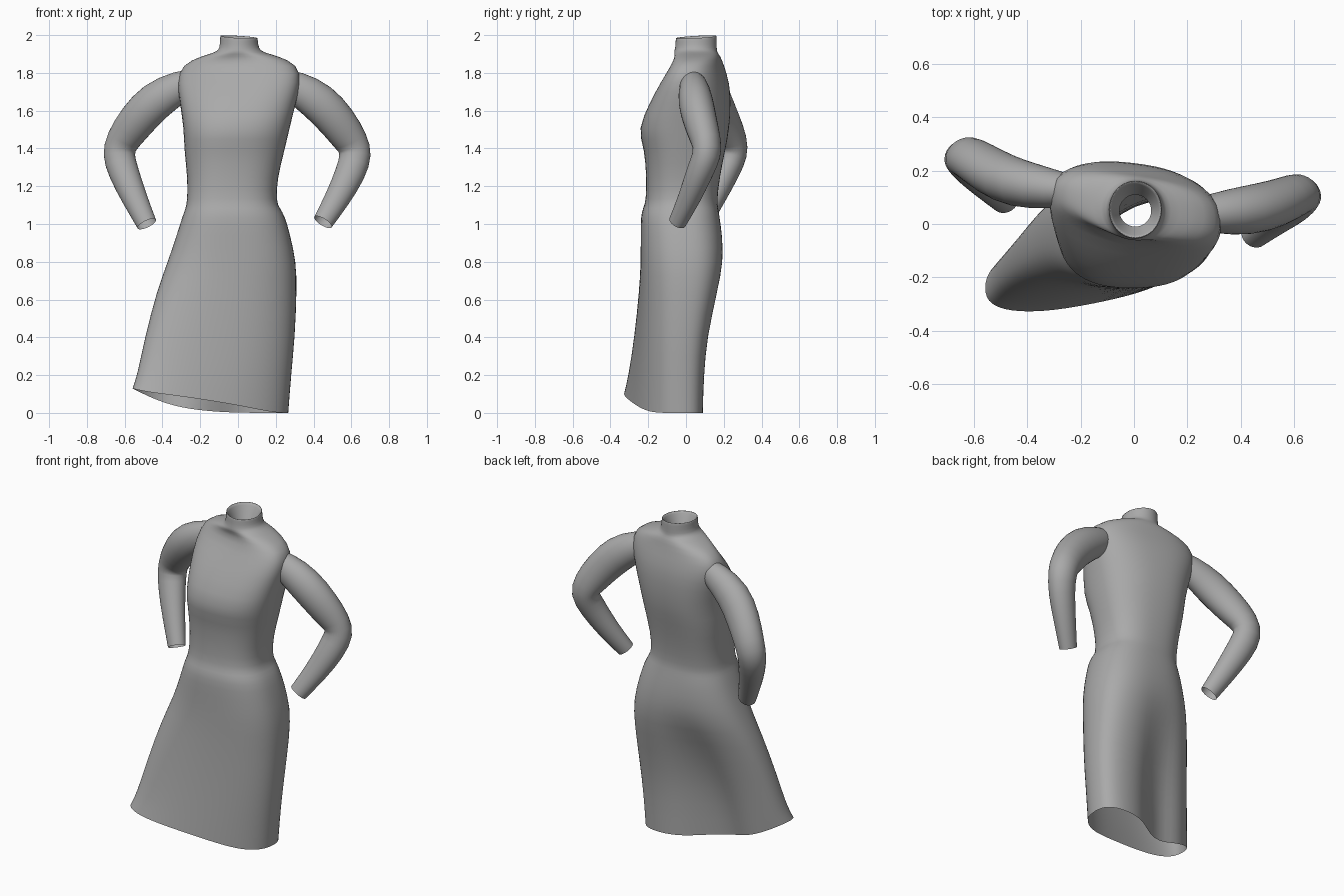
import bpy, bmesh, math
from mathutils import Vector

old = bpy.data.objects.get("Cube")
if old:
    bpy.data.objects.remove(old, do_unlink=True)

cloth = bpy.data.materials.new("grey cloth")
cloth.use_nodes = True
grey = (0.4, 0.4, 0.4, 1)
cloth.diffuse_color = grey
cloth.node_tree.nodes["Principled BSDF"].inputs["Base Color"].default_value = grey


def loft(name, rings):
    """Skin a list of closed rings into an open, smooth shell."""
    bm = bmesh.new()
    rows = [[bm.verts.new(p) for p in ring] for ring in rings]
    for low, high in zip(rows, rows[1:]):
        count = len(low)
        for i in range(count):
            j = (i + 1) % count
            bm.faces.new((low[i], low[j], high[j], high[i]))
    for face in bm.faces:
        face.smooth = True
    mesh = bpy.data.meshes.new(name)
    bm.to_mesh(mesh)
    bm.free()
    mesh.materials.append(cloth)
    obj = bpy.data.objects.new(name, mesh)
    bpy.context.collection.objects.link(obj)
    smooth = obj.modifiers.new("Smooth", "SUBSURF")
    smooth.levels = smooth.render_levels = 1


def soft_power(value, power):
    return math.copysign(abs(value) ** power, value)


def body_ring(section, shape, power=0.8, count=32):
    """Boxy oval between two sides, with its own depth at each side."""
    z, right, left, front_r, front_l, back_r, back_l = section
    points = []
    for i in range(count):
        angle = math.tau * i / count
        u = soft_power(math.cos(angle), power)
        v = soft_power(math.sin(angle), power)
        t = (u + 1) / 2
        front = front_r + (front_l - front_r) * t
        back = back_r + (back_l - back_r) * t
        y = (front + back) / 2 + v * (back - front) / 2
        point = Vector((right + (left - right) * t, y, z))
        points.append(shape(point, t, v))
    return points


# Each section: height, right and left sides, front depths, back depths
# Skirt, swept forward over the right leg
skirt = [
    (0, -.56, .268, -.38, -.215, -.1, .165),
    (.2, -.535, .283, -.35, -.215, -.07, .165),
    (.4, -.495, .303, -.31, -.215, -.02, .175),
    (.65, -.43, .313, -.27, -.22, .07, .225),
    (.8, -.373, .31, -.25, -.23, .15, .235),
    (.95, -.323, .275, -.25, -.23, .17, .21),
    (1.04, -.295, .25, -.25, -.23, .17, .185),
    (1.085, -.278, .222, -.235, -.22, .16, .18),
]

# Bodice, with the right shoulder set back
bodice = [
    (1.12, -.27, .203, -.22, -.205, .16, .17),
    (1.24, -.267, .208, -.215, -.205, .185, .17),
    (1.4, -.287, .25, -.225, -.215, .23, .185),
    (1.5, -.287, .272, -.265, -.255, .255, .2),
    (1.65, -.31, .31, -.165, -.21, .27, .195),
    (1.75, -.325, .335, -.07, -.175, .265, .175),
    (1.845, -.3, .32, .02, -.12, .23, .145),
    (1.89, -.19, .21, -.03, -.08, .2, .16),
]

# Round neck with an inward lip
neck = [
    (1.91, -.115, .13, -.065, -.065, .165, .165),
    (1.93, -.097, .11, -.057, -.057, .163, .163),
    (1.99, -.095, .105, -.055, -.055, .163, .163),
    (2.005, -.094, .104, -.054, -.054, .162, .162),
    (2.002, -.088, .098, -.048, -.048, .156, .156),
    (1.91, -.055, .065, -.01, -.01, .11, .11),
]


def drape_skirt(point, t, v):
    # fold between the legs at the back
    depth = 0.09 * max(0, 1 - point.z / 0.75) ** 0.5
    point.y -= depth * max(v, 0) * math.exp(-((t - 0.42) / 0.16) ** 2)
    # hem raised on the right, more along the front
    if point.z == 0:
        point.z = 0.13 * (1 - t) ** (2.5 + 1.5 * v)
    return point


def leave(point, t, v):
    return point


def tilt_neck(point, t, v):
    # the neck opening dips to the front and left
    if point.z > 1.95:
        point.z -= 0.012 * t + 0.006 * (1 - v)
    return point


loft("dress_body",
     [body_ring(s, drape_skirt) for s in skirt]
     + [body_ring(s, leave) for s in bodice]
     + [body_ring(s, tilt_neck, power=1) for s in neck])


def sleeve(name, path, count=16):
    """Tube along a path of (x, y, z, radius) points."""
    centres = [Vector(p[:3]) for p in path]
    rings = []
    for k, (centre, station) in enumerate(zip(centres, path)):
        before = centres[max(k - 1, 0)]
        after = centres[min(k + 1, len(path) - 1)]
        along = (after - before).normalized()
        side = along.cross(Vector((0, 1, 0))).normalized()
        depth = along.cross(side)
        rings.append([
            centre + station[3] * (side * math.cos(a) + depth * math.sin(a) * 0.88)
            for a in (math.tau * i / count for i in range(count))
        ])
    loft(name, rings)


# Bent sleeves, open at the wrists
sleeve("left_sleeve", [
    (.18, .03, 1.78, .05), (.3, .04, 1.73, .09), (.43, .05, 1.65, .11),
    (.53, .075, 1.54, .104), (.605, .11, 1.43, .092), (.628, .115, 1.37, .088),
    (.597, .07, 1.27, .083), (.53, .02, 1.14, .069), (.45, -.045, 1.01, .055),
])
sleeve("right_sleeve", [
    (-.18, .12, 1.78, .05), (-.3, .13, 1.735, .087), (-.44, .15, 1.655, .108),
    (-.535, .195, 1.55, .104), (-.615, .25, 1.44, .092), (-.637, .255, 1.37, .088),
    (-.605, .21, 1.27, .083), (-.55, .15, 1.14, .069), (-.483, .085, 1, .055),
])
